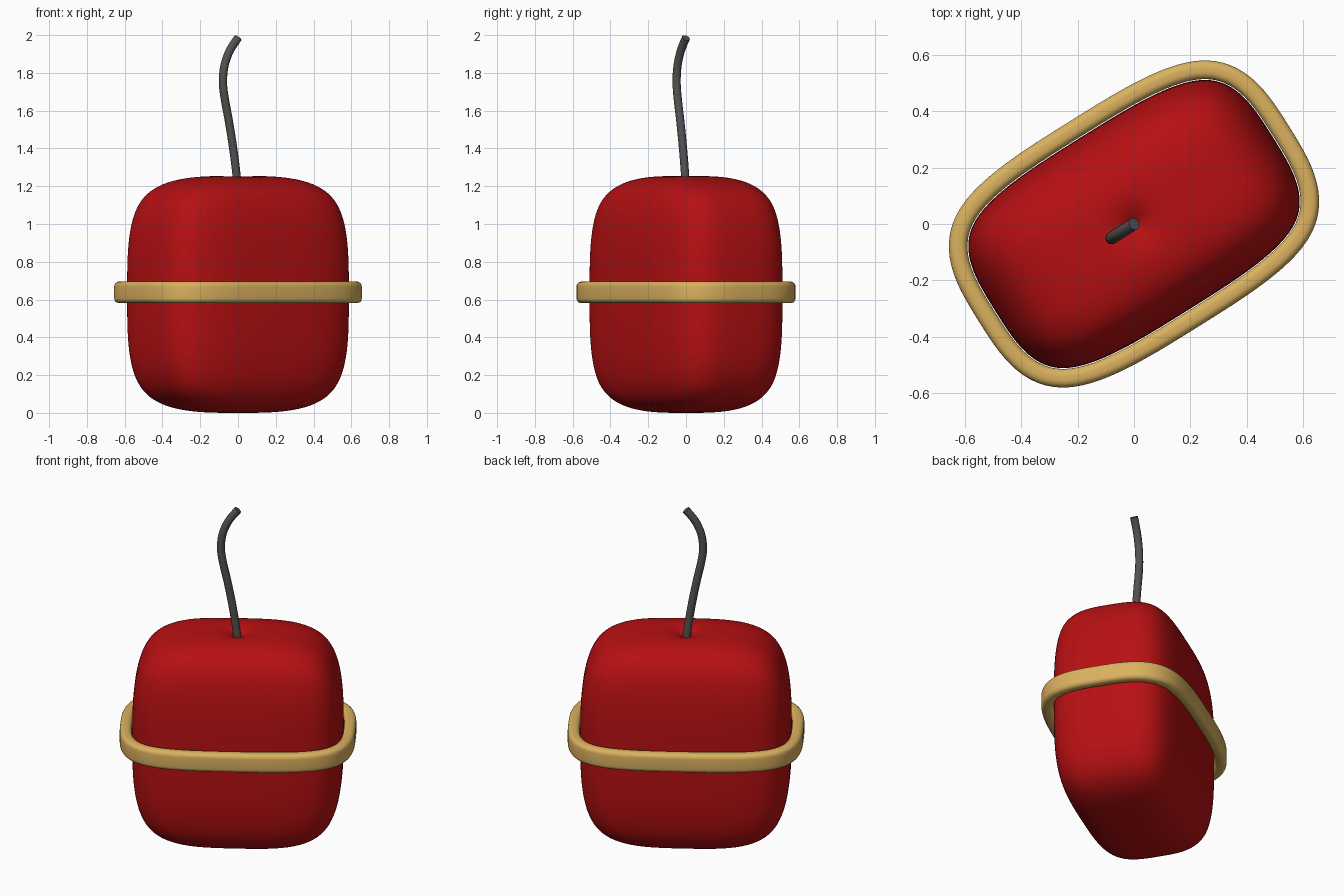
import bpy, bmesh, math
from mathutils import Vector

if "Cube" in bpy.data.objects:
    bpy.data.objects.remove(bpy.data.objects["Cube"])

A, B, H = 0.58, 0.36, 0.6275       # half length, half depth, half height of body
TURN = math.radians(32)            # whole model is turned about z


def material(name, rgb):
    m = bpy.data.materials.new(name)
    m.diffuse_color = (*rgb, 1)
    m.use_nodes = True
    m.node_tree.nodes["Principled BSDF"].inputs["Base Color"].default_value = m.diffuse_color
    return m


red = material("red", (0.47, 0.005, 0.006))
gold = material("gold", (0.70, 0.44, 0.115))
grey = material("dark grey", (0.085, 0.085, 0.088))


def finish(name, bm, mat, angle=60):
    bmesh.ops.recalc_face_normals(bm, faces=bm.faces)
    me = bpy.data.meshes.new(name)
    bm.to_mesh(me)
    bm.free()
    ob = bpy.data.objects.new(name, me)
    bpy.context.collection.objects.link(ob)
    me.materials.append(mat)
    ob.rotation_euler.z = TURN
    bpy.ops.object.select_all(action='DESELECT')
    ob.select_set(True)
    bpy.context.view_layer.objects.active = ob
    bpy.ops.object.shade_smooth_by_angle(angle=math.radians(angle))
    return ob


def skin(bm, rings, closed):
    """Bridge equal vertex rings into a tube."""
    n, k = len(rings), len(rings[0])
    for i in range(n if closed else n - 1):
        r, s = rings[i], rings[(i + 1) % n]
        for j in range(k):
            bm.faces.new((r[j], r[(j + 1) % k], s[(j + 1) % k], s[j]))
    if not closed:
        bm.faces.new(rings[0])
        bm.faces.new(rings[-1])


# Body: once-cut box, subdivided smooth
bm = bmesh.new()
bmesh.ops.create_cube(bm, size=2)
bmesh.ops.subdivide_edges(bm, edges=bm.edges[:], cuts=1, use_grid_fill=True)
for v in bm.verts:
    v.co = Vector((v.co.x * A, v.co.y * B, v.co.z * H + H))
body = finish("body", bm, red, 180)
sub = body.modifiers.new("smooth", 'SUBSURF')
sub.levels = sub.render_levels = 5
bpy.ops.object.modifier_apply(modifier=sub.name)
# Dimple around the stem
for v in body.data.vertices:
    r = math.hypot(v.co.x, v.co.y)
    if v.co.z > H and r < 0.18:
        v.co.z -= 0.055 * (1 - r / 0.18) ** 3

# Band: rounded strip swept round the body's waist
def waist():
    """Rounded outline of the body, one quarter mirrored about both axes."""
    q = []
    steps = 14
    for i in range(steps + 1):
        t = i / steps
        q.append((A * (1 - t**3 / 6), B * (t - t**3 / 6)))
    for i in range(steps - 1, -1, -1):
        t = i / steps
        q.append((A * (t - t**3 / 6), B * (1 - t**3 / 6)))
    half = q + [(-x, y) for x, y in q[-2::-1]]
    return [Vector((x, y, 0)) for x, y in half + [(-x, -y) for x, y in half[1:-1]]]


W, T, R = 0.066, 0.057, 0.026      # band width, half height, corner radius
section = []
for cx, cz, a0 in ((W - R, T - R, 0), (R, T - R, 90), (R, R - T, 180), (W - R, R - T, 270)):
    for s in range(6):
        a = math.radians(a0 + 18 * s)
        section.append((0.003 + cx + R * math.cos(a), 0.638 + cz + R * math.sin(a)))
bm = bmesh.new()
path = waist()
rings = []
for i, p in enumerate(path):
    d = path[(i + 1) % len(path)] - path[i - 1]
    out = Vector((d.y, -d.x, 0)).normalized()
    rings.append([bm.verts.new(p + out * o + Vector((0, 0, z))) for o, z in section])
skin(bm, rings, True)
finish("band", bm, gold)

# Stem: bent round rod, curved in the body's long plane
pts = [(0.0, 1.15), (-0.008, 1.25), (-0.03, 1.40), (-0.058, 1.55), (-0.082, 1.66),
       (-0.094, 1.75), (-0.084, 1.84), (-0.05, 1.92), (0.0, 1.985)]
rod = []
for i in range(len(pts) - 1):
    p0, p1, p2, p3 = (Vector(pts[min(max(i + k, 0), len(pts) - 1)]) for k in (-1, 0, 1, 2))
    for s in range(4):
        t = s / 4
        rod.append(0.5 * (2 * p1 + (p2 - p0) * t + (2 * p0 - 5 * p1 + 4 * p2 - p3) * t * t
                          + (3 * p1 - p0 - 3 * p2 + p3) * t**3))
rod.append(Vector(pts[-1]))
bm = bmesh.new()
rings = []
for i, p in enumerate(rod):
    d = (rod[min(i + 1, len(rod) - 1)] - rod[max(i - 1, 0)]).normalized()
    ring = []
    for k in range(16):
        a = math.tau * k / 16
        c, s = 0.022 * math.cos(a), 0.022 * math.sin(a)
        ring.append(bm.verts.new((p.x + d.y * c, s, p.y - d.x * c)))
    rings.append(ring)
skin(bm, rings, False)
finish("stem", bm, grey, 50)
